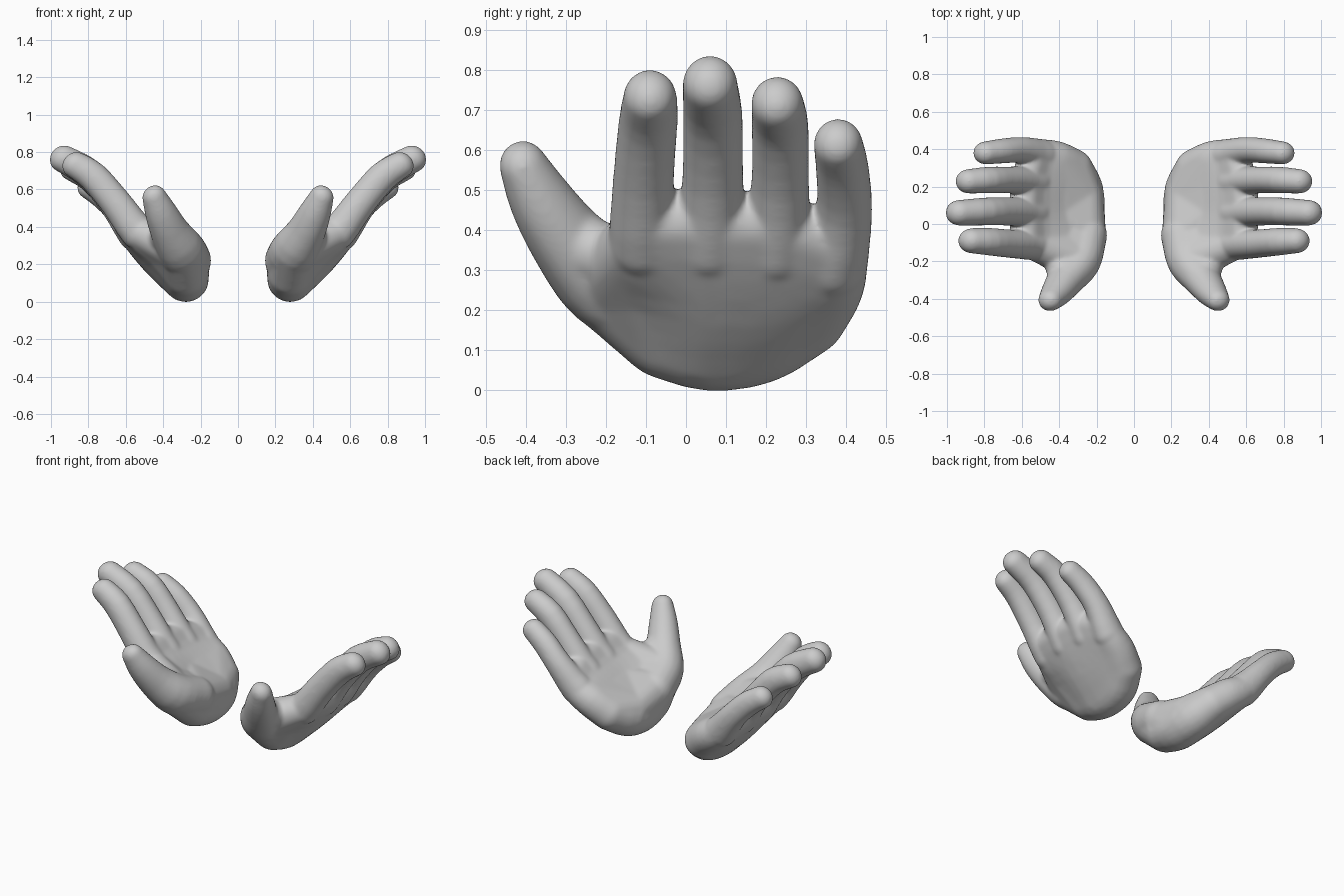
import bpy
import bmesh
from mathutils import Vector

if "Cube" in bpy.data.objects:
    bpy.data.objects.remove(bpy.data.objects["Cube"], do_unlink=True)

grey = bpy.data.materials.new("plain grey")
grey.use_nodes = True
grey.diffuse_color = (0.6, 0.6, 0.6, 1)
grey.node_tree.nodes["Principled BSDF"].inputs["Base Color"].default_value = (0.6, 0.6, 0.6, 1)

# Each chain runs from the heel of the hand to a fingertip: x, y, z, radius
FINGERS = {
    "index": [(.28, -.05, .145, .117), (.395, -.092, .272, .106), (.532, -.107, .37, .087),
              (.65, -.106, .525, .077), (.772, -.095, .667, .074), (.870, -.090, .732, .067)],
    "middle": [(.28, .06, .122, .124), (.415, .06, .245, .115), (.545, .06, .367, .091),
               (.658, .067, .525, .077), (.793, .067, .682, .075), (.935, .060, .765, .069)],
    "ring": [(.285, .18, .137, .122), (.415, .205, .245, .112), (.535, .225, .355, .088),
             (.652, .235, .515, .073), (.777, .235, .657, .072), (.885, .228, .716, .066)],
    "little": [(.327, .295, .19, .108), (.415, .342, .26, .102), (.50, .367, .32, .088),
               (.605, .395, .45, .071), (.707, .390, .555, .067), (.795, .380, .615, .062)],
}
THUMB = [(.27, -.06, .21, .120), (.30, -.195, .27, .117), (.36, -.288, .365, .097),
         (.41, -.36, .47, .080), (.449, -.407, .562, .060)]
OUTER_PAD = (.272, .15, .17, .108)
THUMB_WEB = (.43, -.165, .325, .063)
STEPS = 3
# Direction the palm faces
PALM_NORMAL = Vector((-.78, 0, .63))


def unit_ball():
    ball = bmesh.new()
    bmesh.ops.create_icosphere(ball, subdivisions=3, radius=1)
    points = [v.co.copy() for v in ball.verts]
    ball.free()
    return points


BALL = unit_ball()
# Fingers are a little deeper than wide
DEEP_BALL = [p + PALM_NORMAL * p.dot(PALM_NORMAL) * 0.1 for p in BALL]


def smooth_chain(chain):
    """Add in-between spheres along a curve through the given ones."""
    p = [Vector(s) for s in chain]
    p = [p[0] * 2 - p[1]] + p + [p[-1] * 2 - p[-2]]
    result = []
    for a, b, c, d in zip(p, p[1:], p[2:], p[3:]):
        for i in range(STEPS):
            t = i / STEPS
            result.append(b + (c - a) * (t / 2) + (a * 2 - b * 5 + c * 4 - d) * (t * t / 2)
                          + (b * 3 - a - c * 3 + d) * (t ** 3 / 2))
    return result + [p[-2]]


def skin_over(bm, spheres, ball=BALL):
    """Wrap a tight convex skin around a few spheres."""
    verts = [bm.verts.new(Vector(s[:3]) + p * s[3]) for s in spheres for p in ball]
    bmesh.ops.convex_hull(bm, input=verts)
    loose = [v for v in verts if v.is_valid and not v.link_faces]
    bmesh.ops.delete(bm, geom=loose, context='VERTS')


def hand_mesh():
    bm = bmesh.new()
    # Fingers and thumb
    fingers = [smooth_chain(chain) for chain in FINGERS.values()]
    for chain in [f[2 * STEPS:] for f in fingers] + [smooth_chain(THUMB)]:
        for pair in zip(chain, chain[1:]):
            skin_over(bm, pair, DEEP_BALL)
    # Palm, a curved sheet of spheres from heel to the finger webs
    rows = [smooth_chain([f[i] for f in fingers]) for i in range(2 * STEPS + 2)]
    for low, high in zip(rows, rows[1:]):
        for i in range(len(low) - 1):
            skin_over(bm, low[i:i + 2] + high[i:i + 2])
    # Thumb mound, thumb web and outer pad
    index, middle, ring, little = FINGERS.values()
    skin_over(bm, [THUMB[0], THUMB[1], index[0], index[1]])
    skin_over(bm, [THUMB[1], THUMB_WEB, index[1], index[2]])
    skin_over(bm, [THUMB[1], THUMB[2], THUMB_WEB])
    skin_over(bm, [THUMB[0], OUTER_PAD, middle[0], middle[1]])
    skin_over(bm, [OUTER_PAD, middle[1], ring[0], ring[1]])
    skin_over(bm, [OUTER_PAD, ring[1], little[0], little[1]])
    bmesh.ops.recalc_face_normals(bm, faces=bm.faces)
    mesh = bpy.data.meshes.new("hand")
    bm.to_mesh(mesh)
    bm.free()
    mesh.materials.append(grey)
    return mesh


def add_hand(name, mesh):
    hand = bpy.data.objects.new(name, mesh)
    bpy.context.collection.objects.link(hand)
    # Fuse the parts and soften the joins
    fuse = hand.modifiers.new("fuse", 'REMESH')
    fuse.mode = 'VOXEL'
    fuse.voxel_size = 0.007
    fuse.use_smooth_shade = True
    soften = hand.modifiers.new("soften", 'SMOOTH')
    soften.factor = 0.5
    soften.iterations = 30


# Left hand, then its mirror image
left = hand_mesh()
right = left.copy()
for v in right.vertices:
    v.co.x = -v.co.x
right.flip_normals()
add_hand("left_hand", left)
add_hand("right_hand", right)
